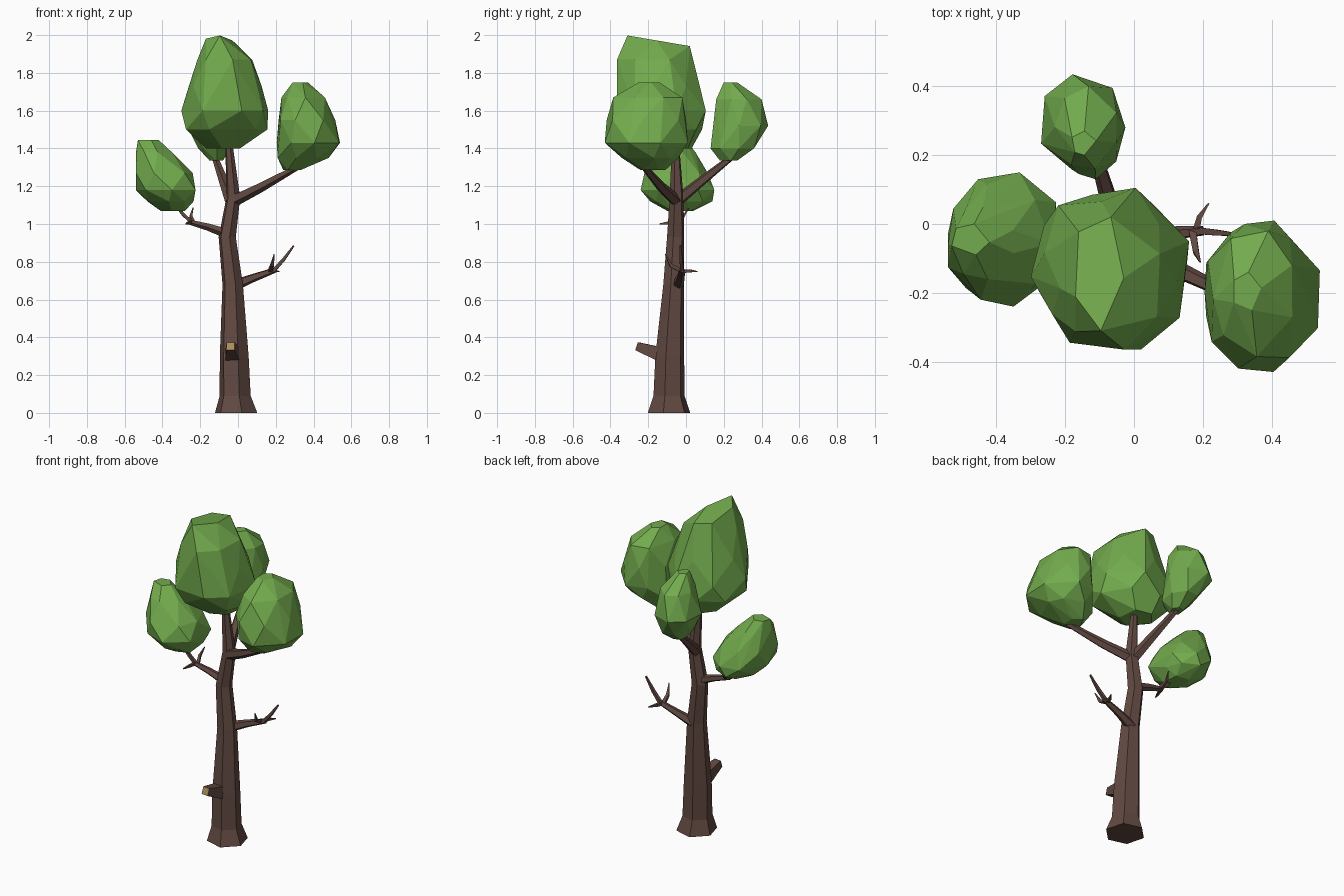
import bpy, bmesh, math, random
from mathutils import Vector

if "Cube" in bpy.data.objects:
    bpy.data.objects.remove(bpy.data.objects["Cube"])

random.seed(4)


def material(name, rgb):
    m = bpy.data.materials.new(name)
    m.diffuse_color = (*rgb, 1)
    m.use_nodes = True
    m.node_tree.nodes["Principled BSDF"].inputs["Base Color"].default_value = m.diffuse_color
    return m


BARK = material("bark", (0.12, 0.066, 0.053))
LEAF = material("leaf", (0.17, 0.41, 0.075))
WOOD = material("cut_wood", (0.42, 0.27, 0.11))


def finish(bm, name, *mats):
    bmesh.ops.recalc_face_normals(bm, faces=bm.faces)
    me = bpy.data.meshes.new(name)
    bm.to_mesh(me)
    bm.free()
    for m in mats:
        me.materials.append(m)
    ob = bpy.data.objects.new(name, me)
    bpy.context.collection.objects.link(ob)


def add_tube(bm, path, sides=4, turn=45, level=False):
    """Tapered tube along (x, y, z, radius) points; returns the end cap."""
    pts = [Vector(p[:3]) for p in path]
    rings = []
    for i, p in enumerate(pts):
        d = (pts[min(i + 1, len(pts) - 1)] - pts[max(i - 1, 0)]).normalized()
        if level:
            u, v = Vector((1, 0, 0)), Vector((0, 1, 0))
        else:
            u = d.cross(Vector((0, 0, 1))).normalized()
            v = u.cross(d)
        ring = []
        for k in range(sides):
            a = math.radians(turn) + math.tau * k / sides
            ring.append(bm.verts.new(p + path[i][3] * (u * math.cos(a) + v * math.sin(a))))
        rings.append(ring)
    for a, b in zip(rings, rings[1:]):
        for k in range(sides):
            n = (k + 1) % sides
            bm.faces.new((a[k], a[n], b[n], b[k]))
    bm.faces.new(rings[0][::-1])
    return bm.faces.new(rings[-1])


def branch(name, *paths):
    bm = bmesh.new()
    for path in paths:
        add_tube(bm, path, 5 if path is paths[0] else 4)
    finish(bm, name, BARK)


def foliage(name, rings):
    """Faceted clump: hull of irregular rings given as z, x range, y range, tilt."""
    bm = bmesh.new()
    for i, (z, x0, x1, y0, y1, *tilt) in enumerate(rings):
        n = 5 if i in (0, len(rings) - 1) else 7
        angs = [math.tau * (k + 0.5 * (i % 2) + random.uniform(-0.2, 0.2)) / n for k in range(n)]
        cs, ss = [math.cos(a) for a in angs], [math.sin(a) for a in angs]
        for c, s in zip(cs, ss):
            x = x0 + (x1 - x0) * (c - min(cs)) / (max(cs) - min(cs))
            y = y0 + (y1 - y0) * (s - min(ss)) / (max(ss) - min(ss))
            bm.verts.new((x, y, z + (tilt[0] * (y - (y0 + y1) / 2) if tilt else 0)))
    bmesh.ops.convex_hull(bm, input=bm.verts)
    bmesh.ops.delete(bm, geom=[v for v in bm.verts if not v.link_faces], context='VERTS')
    bmesh.ops.dissolve_limit(bm, angle_limit=math.radians(6), verts=bm.verts, edges=bm.edges)
    finish(bm, name, LEAF)


# Trunk
bm = bmesh.new()
add_tube(bm, [(-.01, -.09, 0, .116), (-.015, -.09, .09, .085), (-.02, -.086, .3, .079),
              (-.028, -.066, .68, .056), (-.057, -.055, .93, .047),
              (-.025, -.05, 1.14, .038), (-.05, -.056, 1.45, .018)], 6, 45, True)
finish(bm, "trunk", BARK)

# Sawn stub on the front
bm = bmesh.new()
cap = add_tube(bm, [(-.03, -.10, .30, .054), (-.03, -.155, .317, .05), (-.04, -.26, .353, .031)])
cap.material_index = 1
finish(bm, "sawn_stub", BARK, WOOD)

# Branches carrying foliage
branch("right_branch", [(-.03, -.05, 1.12, .034), (.12, -.13, 1.195, .027), (.33, -.23, 1.31, .015)])
branch("back_branch", [(-.035, -.05, 1.12, .034), (-.075, .08, 1.225, .026), (-.125, .25, 1.36, .016)])
branch("left_branch", [(-.06, -.05, .95, .027), (-.16, -.055, .985, .02), (-.255, -.06, 1.01, .014)],
       [(-.24, -.06, 1.005, .013), (-.29, -.06, 1.05, .012), (-.35, -.07, 1.13, .007)],
       [(-.25, -.06, 1.01, .012), (-.262, -.10, 1.005, .01), (-.275, -.14, 1.0, .004)],
       [(-.235, -.055, 1.005, .012), (-.25, -.015, 1.04, .01), (-.238, .015, 1.085, .003)])

# Bare branch with twigs
branch("bare_branch", [(-.02, -.045, .675, .032), (.08, -.03, .715, .023), (.20, -.02, .758, .015)],
       [(.19, -.02, .755, .014), (.24, -.025, .81, .012), (.295, -.03, .885, .006)],
       [(.17, -.02, .75, .015), (.18, -.08, .78, .012), (.192, -.11, .84, .003)],
       [(.18, -.02, .75, .014), (.19, .02, .752, .011), (.217, .06, .748, .003)])

# Foliage clumps
foliage("top_foliage", [(1.97, -.17, -.03, -.31, .02, -.17), (1.87, -.215, .075, -.365, .035),
                        (1.73, -.26, .125, -.36, .065), (1.60, -.30, .16, -.365, .105),
                        (1.50, -.275, .155, -.30, .085), (1.40, -.17, .01, -.16, .03)])
foliage("right_foliage", [(1.75, .29, .37, -.25, -.14), (1.67, .23, .46, -.385, -.02),
                          (1.55, .215, .515, -.42, 0), (1.43, .205, .54, -.43, .01),
                          (1.35, .21, .48, -.34, -.04), (1.285, .24, .33, -.24, -.11)])
foliage("back_foliage", [(1.75, -.18, -.11, .2, .27), (1.66, -.23, -.05, .16, .40),
                         (1.52, -.27, -.025, .145, .435), (1.40, -.21, -.04, .13, .36),
                         (1.335, -.15, -.08, .18, .27)])
foliage("left_foliage", [(1.445, -.53, -.42, -.09, .0), (1.38, -.54, -.35, -.16, .05),
                         (1.27, -.54, -.24, -.22, .115), (1.18, -.54, -.225, -.24, .15),
                         (1.12, -.48, -.235, -.19, .14), (1.07, -.41, -.28, -.10, .04)])
